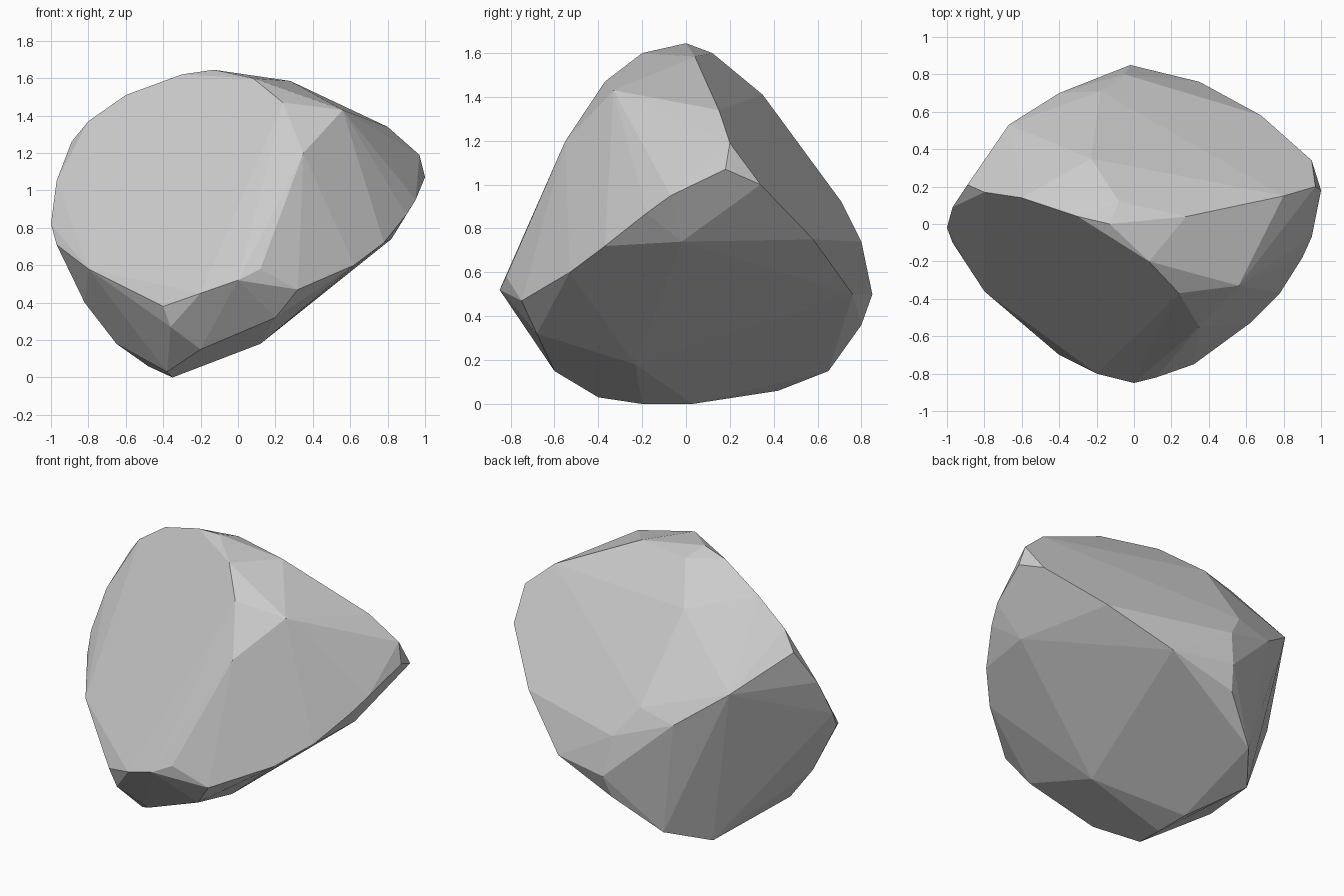
import bpy, bmesh

# Ridge lines of the boulder; the flat faces are the hull stretched between them
crest = [(-.97, .09, 1.05), (-.89, .21, 1.26), (-.8, .17, 1.37), (-.6, .14, 1.51), (-.3, .04, 1.62),
         (-.13, 0, 1.645), (.08, -.2, 1.6), (.28, .04, 1.585), (.24, -.37, 1.47), (.56, -.33, 1.43)]
right_tip = [(.35, -.55, 1.2), (.67, -.15, 1.37), (.8, .15, 1.34), (.97, .2, 1.19), (1, .18, 1.07)]
front_rim = [(.95, -.07, .95), (.9, -.18, .87), (.78, -.37, .72), (.62, -.53, .6), (.32, -.75, .47),
             (.12, -.82, .58), (0, -.85, .52), (-.2, -.8, .45), (-.4, -.7, .38),
             (-.8, -.36, .58), (-.97, -.1, .71), (-1, -.02, .82)]
back_rim = [(-.67, .53, 1.06), (-.4, .7, .86), (-.02, .85, .5), (.35, .76, .5), (.68, .58, .75), (.95, .34, 1.0)]
back_brow = [(-.08, .12, 1.6), (-.23, .35, 1.41), (-.18, .71, .92), (-.05, .8, .74)]
keel = [(-.05, .8, .36), (-.3, .65, .15), (-.48, .42, .06), (-.35, .03, 0), (-.35, -.2, 0),
        (-.38, -.4, .03), (-.2, -.6, .15), (-.36, -.68, .27), (-.65, -.1, .18), (-.82, -.08, .4),
        (.12, -.23, .18), (.2, -.68, .32), (.82, -.02, .74)]

# Boulder
bm = bmesh.new()
for p in crest + right_tip + front_rim + back_rim + back_brow + keel:
    bm.verts.new(p)
bmesh.ops.convex_hull(bm, input=bm.verts[:])
loose = [v for v in bm.verts if not v.link_faces]
bmesh.ops.delete(bm, geom=loose, context='VERTS')
# Merge nearly coplanar triangles into broad flat facets
bmesh.ops.dissolve_limit(bm, angle_limit=0.05, verts=bm.verts[:], edges=bm.edges[:])
bmesh.ops.recalc_face_normals(bm, faces=bm.faces[:])
mesh = bpy.data.meshes.new("boulder")
bm.to_mesh(mesh)
bm.free()
bpy.context.collection.objects.link(bpy.data.objects.new("boulder", mesh))
